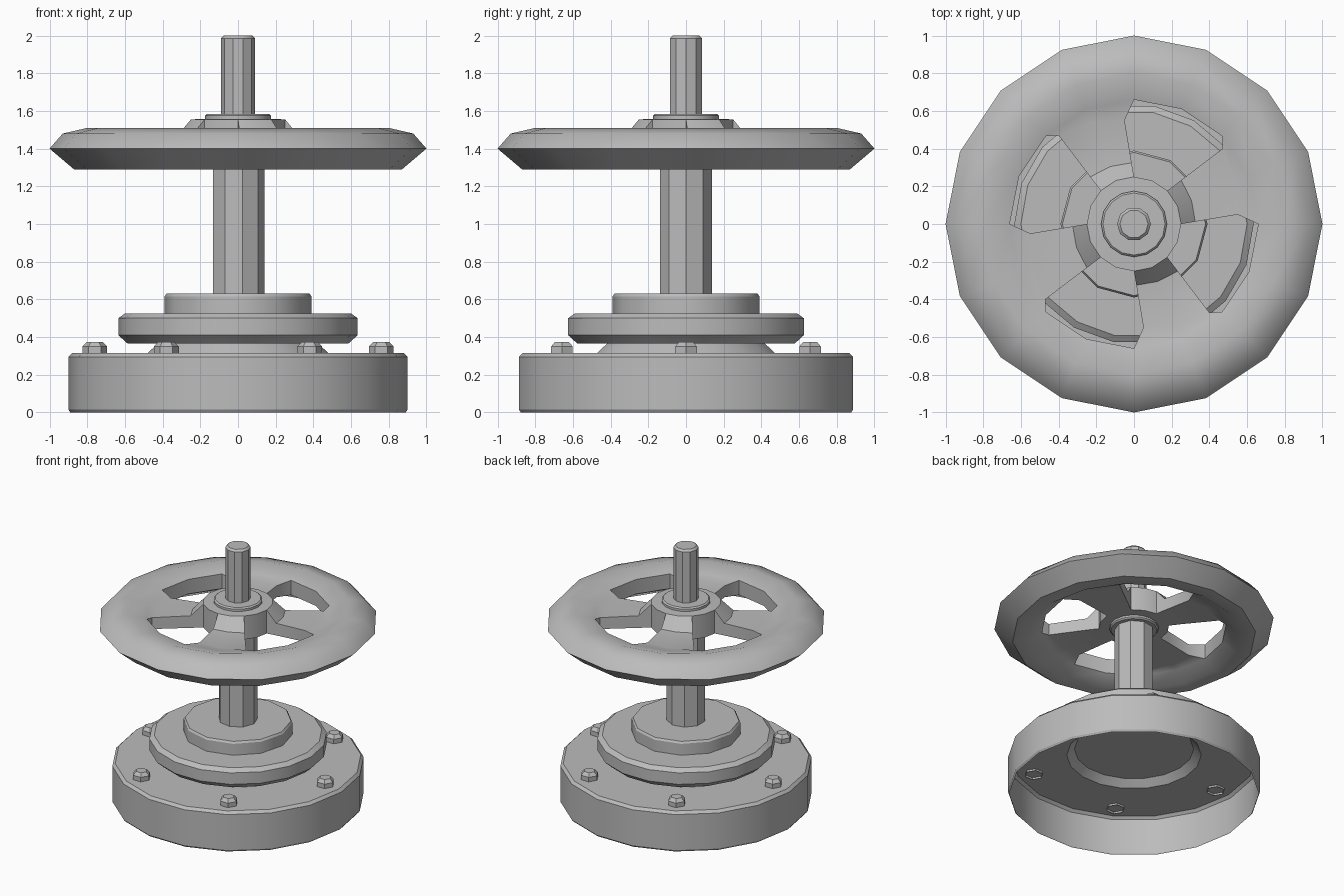
import bpy, bmesh, math
from math import radians, cos, sin, pi

cube = bpy.data.objects.get("Cube")
if cube:
    bpy.data.objects.remove(cube, do_unlink=True)

grey = bpy.data.materials.new("cast_grey")
grey.use_nodes = True
color = (0.5, 0.5, 0.5, 1)
grey.diffuse_color = color
grey.node_tree.nodes["Principled BSDF"].inputs["Base Color"].default_value = color


def finish(bm, name, smooth=31, recalc=True):
    if recalc:
        bmesh.ops.recalc_face_normals(bm, faces=bm.faces)
    mesh = bpy.data.meshes.new(name)
    bm.to_mesh(mesh)
    bm.free()
    mesh.materials.append(grey)
    obj = bpy.data.objects.new(name, mesh)
    bpy.context.collection.objects.link(obj)
    bpy.ops.object.select_all(action="DESELECT")
    obj.select_set(True)
    bpy.context.view_layer.objects.active = obj
    bpy.ops.object.shade_smooth_by_angle(angle=radians(smooth))
    return obj


def lathe(name, profile, sides, cap_bottom=True, cap_top=True, center=(0, 0)):
    """Spin (radius, height) points, listed from bottom to top."""
    bm = bmesh.new()
    rings = []
    for r, z in profile:
        rings.append([bm.verts.new((center[0] + r * cos(2 * pi * i / sides),
                                    center[1] + r * sin(2 * pi * i / sides), z))
                      for i in range(sides)])
    for low, high in zip(rings, rings[1:]):
        for i in range(sides):
            j = (i + 1) % sides
            bm.faces.new((low[i], low[j], high[j], high[i]))
    if cap_bottom:
        bm.faces.new(rings[0][::-1])
    if cap_top:
        bm.faces.new(rings[-1])
    return finish(bm, name, recalc=False)


# Hollow flanged base with a raised cone in the middle
lathe("base_flange", [(.89, 0), (.9, .015), (.9, .295), (.88, .315),
                      (.48, .315), (.42, .37)], 18, False, False)

# Body discs
lathe("bonnet_disc", [(.585, .365), (.635, .41), (.635, .5), (.6, .525)], 18)
lathe("bonnet_ring", [(.39, .515), (.39, .615), (.38, .63)], 12)

# Stem and threaded rod
lathe("stem", [(.14, .62), (.14, 1.4)], 9)
lathe("hub_under_collar", [(.165, 1.345), (.175, 1.355), (.175, 1.38)], 16)
lathe("hub_washer", [(.175, 1.55), (.175, 1.575), (.165, 1.585)], 16)
lathe("top_rod", [(.09, 1.57), (.09, 1.985), (.075, 2)], 10)

# Six hex bolts around the flange
for k in range(6):
    a = k * pi / 3
    lathe(f"bolt_{k + 1}", [(.066, .3), (.066, .35), (.042, .375)], 6,
          cap_bottom=False, center=(.76 * cos(a), .76 * sin(a)))

# Handwheel: top and bottom skins with four openings, joined by walls
SIDES = 16
TOP = [(.12, 1.56), (.25, 1.555), (.33, 1.465), (.585, 1.455), (.66, 1.47),
       (.8, 1.51), (.93, 1.48), (1, 1.4)]
BOTTOM = [1.37, 1.37, 1.37, 1.365, 1.355, 1.29, 1.29, 1.4]
BOTTOM_RADII = {5: .76, 6: .87}
HOLE_RINGS = (1, 2, 3)


def wheel_point(ring, i, z, r):
    a = 2 * pi * i / SIDES
    # Swing the spoke edges so the openings bulge at their outer corners
    edge = {2: (radians(-4.6), .617), 0: (radians(5.2), .552)}.get(i % 4)
    if edge and ring in (2, 3):
        t = 1 if ring == 3 else .25
        x0, y0 = .25 * cos(a), .25 * sin(a)
        x1, y1 = edge[1] * cos(a + edge[0]), edge[1] * sin(a + edge[0])
        return (x0 + (x1 - x0) * t, y0 + (y1 - y0) * t, z)
    return (r * cos(a), r * sin(a), z)


bm = bmesh.new()
top, bottom = [], []
for k, (r, z) in enumerate(TOP):
    top.append([bm.verts.new(wheel_point(k, i, z, r)) for i in range(SIDES)])
    if k == len(TOP) - 1:
        bottom.append(top[-1])
    else:
        rb = BOTTOM_RADII.get(k, r)
        bottom.append([bm.verts.new(wheel_point(k, i, BOTTOM[k], rb))
                       for i in range(SIDES)])


def is_open(k, i):
    return k in HOLE_RINGS and i % 4 in (2, 3)


def wall(k0, i0, k1, i1):
    bm.faces.new((top[k0][i0], top[k1][i1], bottom[k1][i1], bottom[k0][i0]))


for i in range(SIDES):
    j = (i + 1) % SIDES
    wall(0, i, 0, j)
    for k in range(len(TOP) - 1):
        if not is_open(k, i):
            for skin in (top, bottom):
                bm.faces.new((skin[k][i], skin[k + 1][i], skin[k + 1][j], skin[k][j]))
        if is_open(k, i) != is_open(k, i - 1):
            wall(k, i, k + 1, i)
    if is_open(1, i):
        wall(1, i, 1, j)
        wall(4, i, 4, j)
bmesh.ops.delete(bm, geom=[v for v in bm.verts if not v.link_faces], context="VERTS")
finish(bm, "handwheel", smooth=40)
